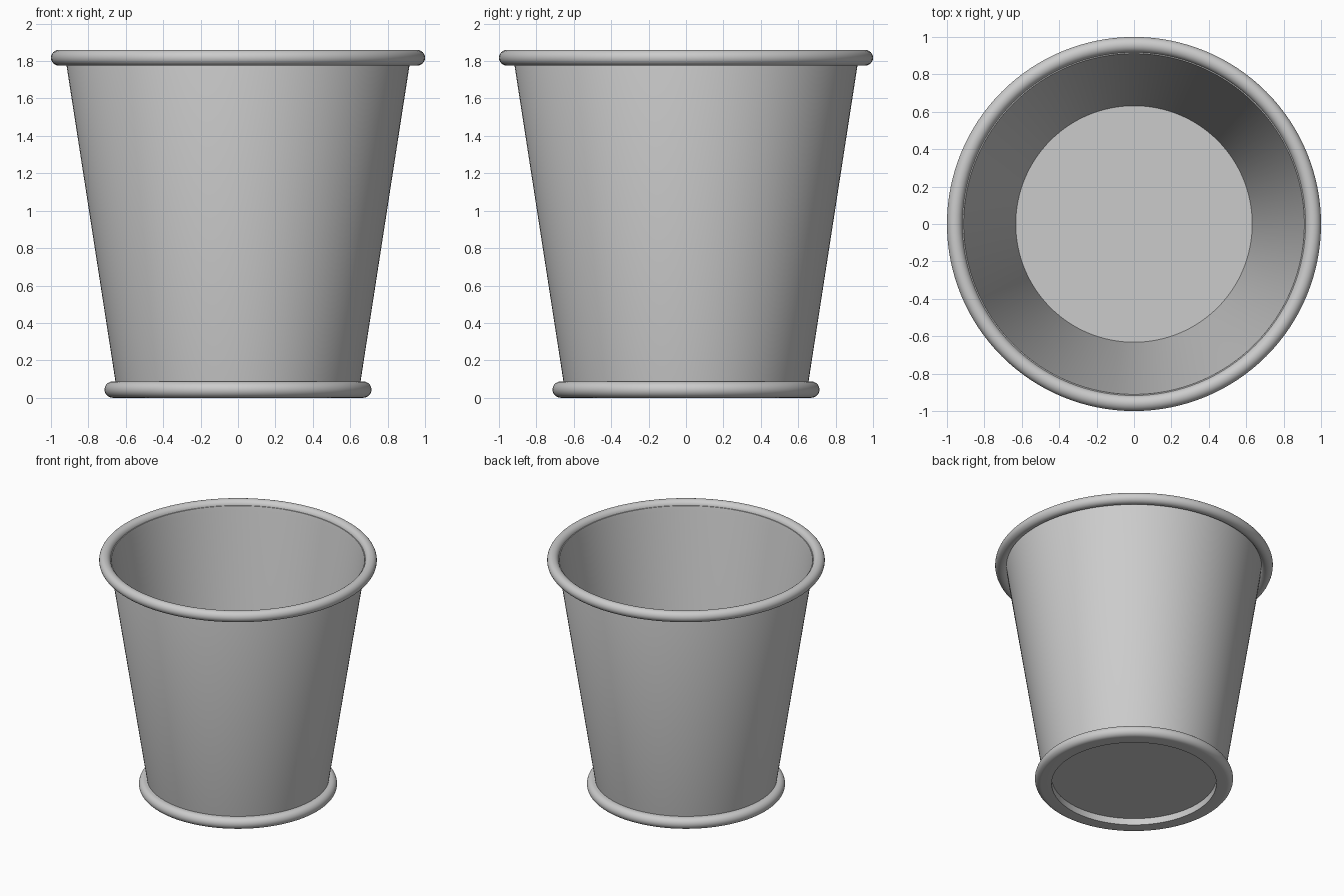
import bpy, bmesh
from math import cos, sin, pi, tau, radians

if "Cube" in bpy.data.objects:
    bpy.data.objects.remove(bpy.data.objects["Cube"])

SEG = 128


def lathe(name, profile, closed=True):
    """Spin an (r, z) profile around the z axis."""
    bm = bmesh.new()
    rings = []
    for r, z in profile:
        if r == 0:
            rings.append([bm.verts.new((0, 0, z))] * SEG)
        else:
            rings.append([bm.verts.new((r * cos(tau * i / SEG), r * sin(tau * i / SEG), z))
                          for i in range(SEG)])
    pairs = list(zip(rings, rings[1:]))
    if closed:
        pairs.append((rings[-1], rings[0]))
    for a, b in pairs:
        for i in range(SEG):
            j = (i + 1) % SEG
            corners = list(dict.fromkeys((a[i], a[j], b[j], b[i])))
            if len(corners) > 2:
                bm.faces.new(corners)
    bmesh.ops.recalc_face_normals(bm, faces=bm.faces)
    mesh = bpy.data.meshes.new(name)
    bm.to_mesh(mesh)
    bm.free()
    ob = bpy.data.objects.new(name, mesh)
    bpy.context.collection.objects.link(ob)
    bpy.ops.object.select_all(action='DESELECT')
    ob.select_set(True)
    bpy.context.view_layer.objects.active = ob
    bpy.ops.object.shade_smooth_by_angle(angle=radians(35))
    return ob


def arc(r, z, rad, a0, a1, n):
    return [(r + rad * cos(a0 + (a1 - a0) * i / n), z + rad * sin(a0 + (a1 - a0) * i / n))
            for i in range(n + 1)]


# Thin tapered wall
lathe("bucket_wall", [(0.648, 0.04), (0.922, 1.81), (0.918, 1.825), (0.911, 1.825),
                      (0.904, 1.79), (0.628, 0.04)])

# Rolled rim around the mouth
lathe("top_rim", arc(0.958, 1.818, 0.042, 0, tau * 23 / 24, 23))

# Foot ring: rolled outer edge, flat underside, straight inner side
lathe("foot_ring", [(0.593, 0.06), (0.593, 0)] + arc(0.67, 0.0435, 0.0435, -pi / 2, pi / 2, 16)
      + [(0.64, 0.087), (0.64, 0.06)])

# Recessed floor
lathe("bucket_floor", [(0, 0.052), (0.638, 0.052), (0.638, 0.066), (0, 0.066)], closed=False)
